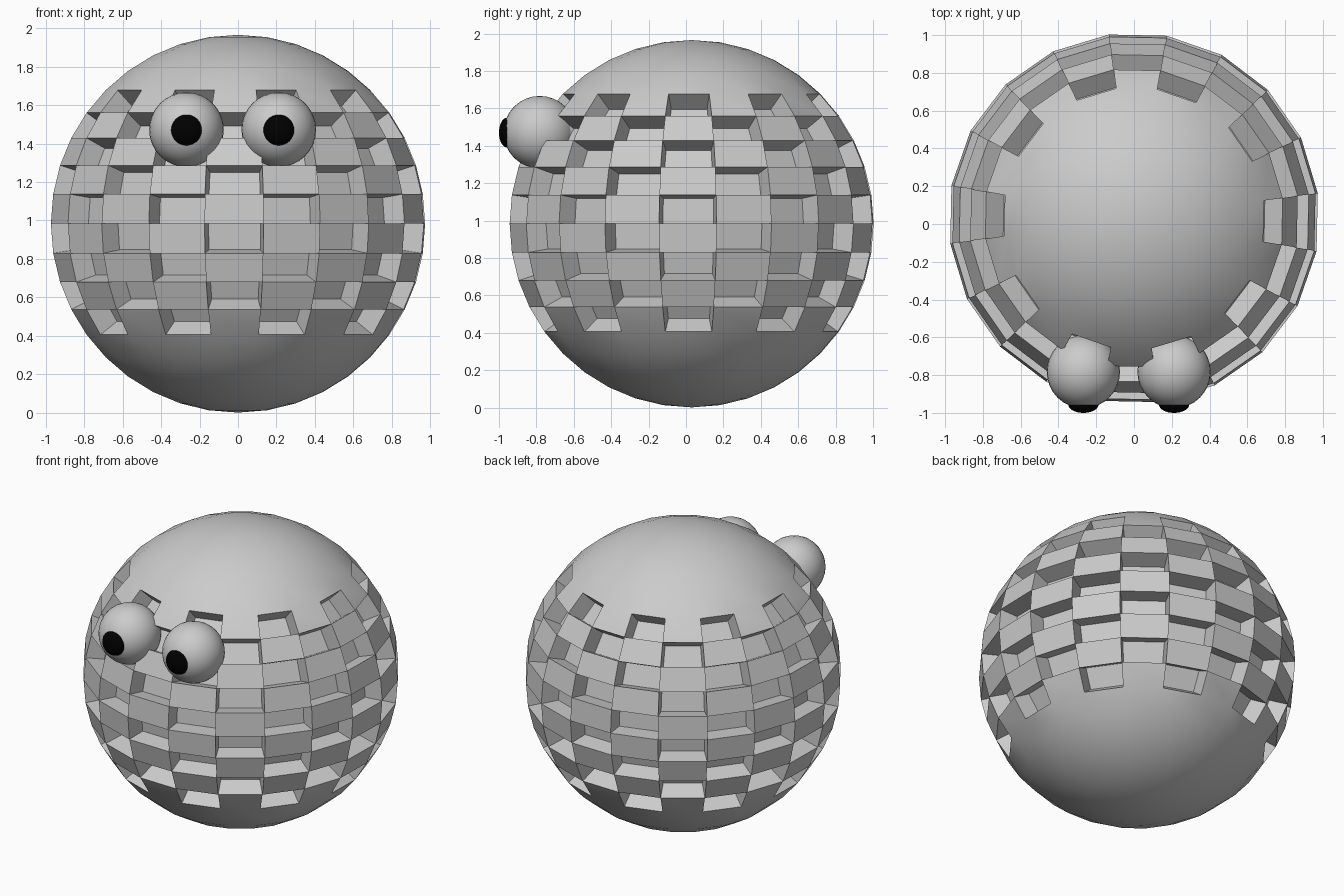
import bpy, bmesh
from math import radians, degrees, atan2, asin, floor
from mathutils import Matrix, Vector

if "Cube" in bpy.data.objects:
    bpy.data.objects.remove(bpy.data.objects["Cube"])

R, CENTRE = 0.982, Vector((0, 0.03, 0.983))
TURN = -1.2      # slight twist of the ball about z, degrees
DEPTH = 0.88     # scale of the recessed tile floors


def finish(bm, name, loc, angle=30, mat=None):
    mesh = bpy.data.meshes.new(name)
    bm.normal_update()
    bm.to_mesh(mesh)
    bm.free()
    ob = bpy.data.objects.new(name, mesh)
    ob.location = loc
    bpy.context.collection.objects.link(ob)
    if mat:
        mesh.materials.append(mat)
    bpy.ops.object.select_all(action='DESELECT')
    ob.select_set(True)
    bpy.context.view_layer.objects.active = ob
    bpy.ops.object.shade_smooth_by_angle(angle=radians(angle))
    return ob


# Ball: 20 x 20 sphere with a checkerboard of sunken tiles around its middle
bm = bmesh.new()
bmesh.ops.create_uvsphere(bm, u_segments=20, v_segments=20, radius=R)
bmesh.ops.rotate(bm, verts=bm.verts, matrix=Matrix.Rotation(radians(9), 3, 'Z'))
tiles = []
for f in bm.faces:
    c = f.calc_center_median()
    col = round(degrees(atan2(c.y, c.x)) / 18)
    row = floor(degrees(asin(c.normalized().z)) / 9)
    if -4 <= row <= 4 and (row + col) % 2 == 0:
        tiles.append(f)
sunk = bmesh.ops.extrude_discrete_faces(bm, faces=tiles)['faces']
for f in sunk:
    for v in f.verts:
        v.co *= DEPTH
bmesh.ops.rotate(bm, verts=bm.verts, matrix=Matrix.Rotation(radians(TURN), 3, 'Z'))
finish(bm, "tiled_ball", CENTRE)

# Eyes with black pupils
black = bpy.data.materials.new("black")
black.diffuse_color = (0.0, 0.0, 0.0, 1)
black.use_nodes = True
black.node_tree.nodes["Principled BSDF"].inputs["Base Color"].default_value = black.diffuse_color
for side, x in (("left", -0.268), ("right", 0.212)):
    bm = bmesh.new()
    bmesh.ops.create_uvsphere(bm, u_segments=32, v_segments=16, radius=0.194)
    finish(bm, side + "_eye", (x, -0.782, 1.472))
    bm = bmesh.new()
    bmesh.ops.create_uvsphere(bm, u_segments=32, v_segments=16, radius=0.08)
    bmesh.ops.scale(bm, verts=bm.verts, vec=(1, 0.55, 1))
    finish(bm, side + "_pupil", (x, -0.956, 1.47), mat=black)
